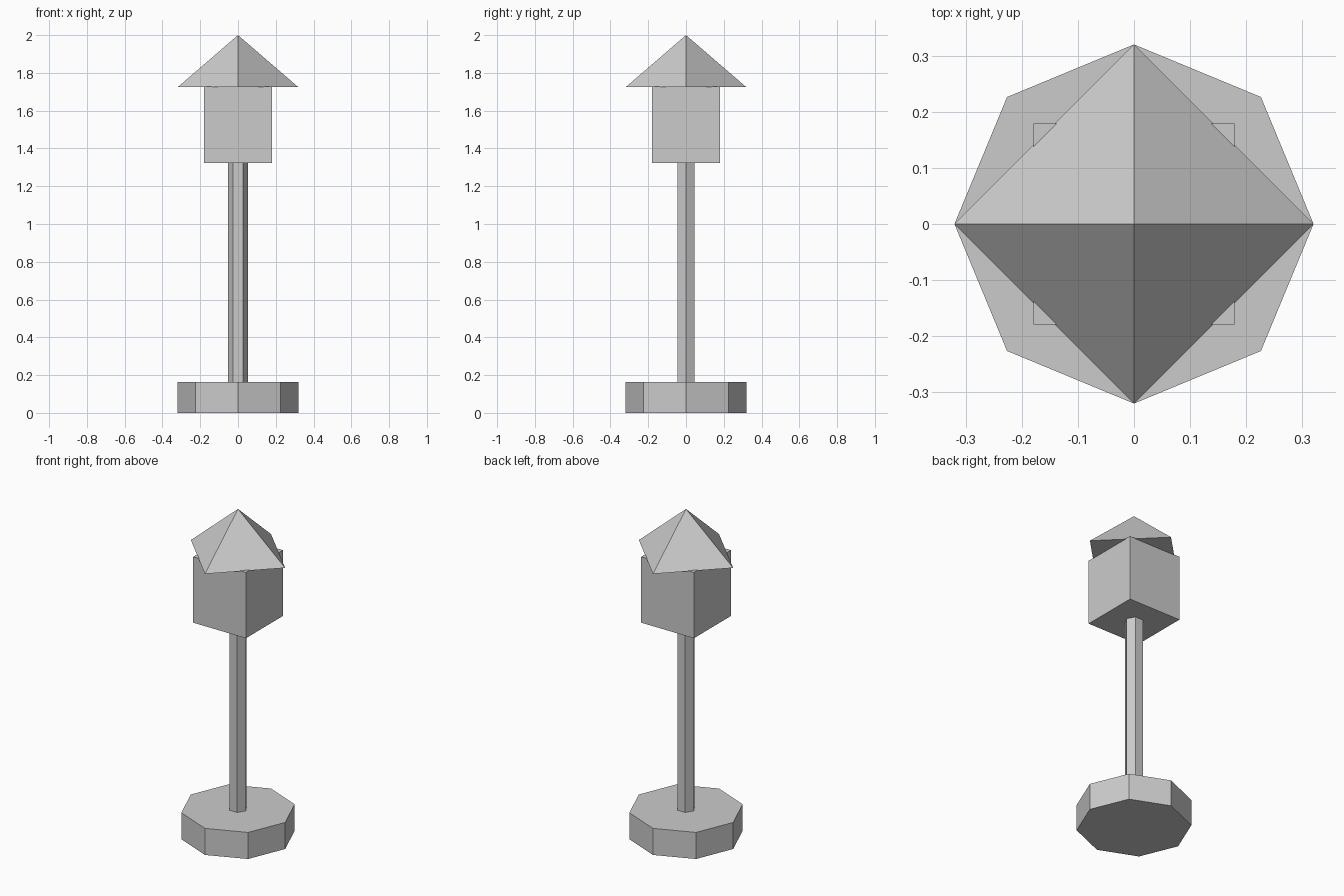
import bpy
import bmesh
import math

if "Cube" in bpy.data.objects:
    bpy.data.objects.remove(bpy.data.objects["Cube"])

grey = bpy.data.materials.new("light_grey")
grey.diffuse_color = (0.6, 0.6, 0.6, 1.0)
grey.use_nodes = True
grey.node_tree.nodes["Principled BSDF"].inputs["Base Color"].default_value = grey.diffuse_color


def prism(name, sides, r_bottom, r_top, z0, z1, turn=0.0):
    """Flat-shaded upright prism or pyramid, first corner at angle 'turn' from +x."""
    bm = bmesh.new()

    def ring(r, z):
        if r == 0:
            return [bm.verts.new((0, 0, z))]
        angles = [turn + math.tau * i / sides for i in range(sides)]
        return [bm.verts.new((r * math.cos(a), r * math.sin(a), z)) for a in angles]

    low, high = ring(r_bottom, z0), ring(r_top, z1)
    bm.faces.new(low[::-1])
    if len(high) > 1:
        bm.faces.new(high)
    for i in range(sides):
        j = (i + 1) % sides
        if len(high) > 1:
            bm.faces.new((low[i], low[j], high[j], high[i]))
        else:
            bm.faces.new((low[i], low[j], high[0]))
    mesh = bpy.data.meshes.new(name)
    bm.to_mesh(mesh)
    bm.free()
    mesh.materials.append(grey)
    obj = bpy.data.objects.new(name, mesh)
    bpy.context.collection.objects.link(obj)
    return obj


# Octagonal foot
prism("base", 8, 0.32, 0.32, 0.0, 0.163)
# Hexagonal post
prism("post", 6, 0.053, 0.053, 0.163, 1.323)
# Square lamp box
box_r = 0.179 * math.sqrt(2)
prism("lamp_box", 4, box_r, box_r, 1.323, 1.727, math.pi / 4)
# Pyramid roof, turned 45 degrees to the box
prism("roof", 4, 0.32, 0.0, 1.724, 2.0)
